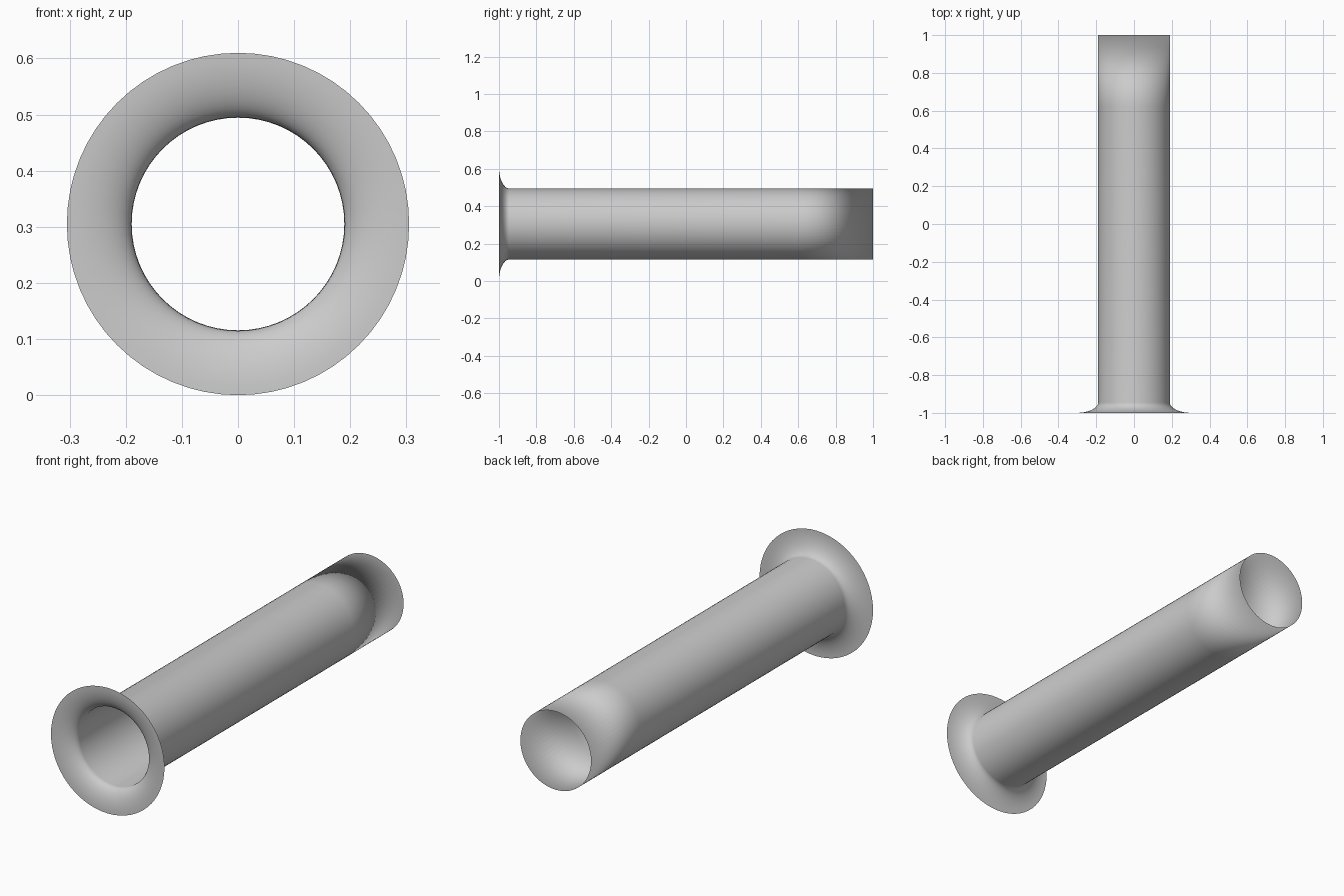
import bpy, bmesh
from math import sin, cos, pi

if "Cube" in bpy.data.objects:
    bpy.data.objects.remove(bpy.data.objects["Cube"])

SIDES = 64
R_TUBE, R_FLARE, FLARE_LEN, CENTER_Z = 0.19, 0.305, 0.055, 0.305

# Profile (radius, y): quarter-ellipse flare, then the long straight tube
profile = []
for i in range(13):
    a = i / 12 * pi / 2
    profile.append((R_FLARE - (R_FLARE - R_TUBE) * sin(a),
                    -1 + FLARE_LEN * (1 - cos(a))))
profile += [(R_TUBE, 0.62), (R_TUBE, 1.0)]
# Thin liner folded back inside the rear mouth
profile += [(R_TUBE - 0.0005, 0.62)]

# Revolve the profile around the y axis
bm = bmesh.new()
rings = [[bm.verts.new((r * cos(2 * pi * k / SIDES), y,
                        CENTER_Z + r * sin(2 * pi * k / SIDES)))
          for k in range(SIDES)] for r, y in profile]
for a, b in zip(rings, rings[1:]):
    for k in range(SIDES):
        n = (k + 1) % SIDES
        bm.faces.new((a[k], a[n], b[n], b[k])).smooth = True
bmesh.ops.recalc_face_normals(bm, faces=bm.faces)

mesh = bpy.data.meshes.new("flared_tube")
bm.to_mesh(mesh)
bm.free()
tube = bpy.data.objects.new("flared_tube", mesh)
bpy.context.collection.objects.link(tube)
